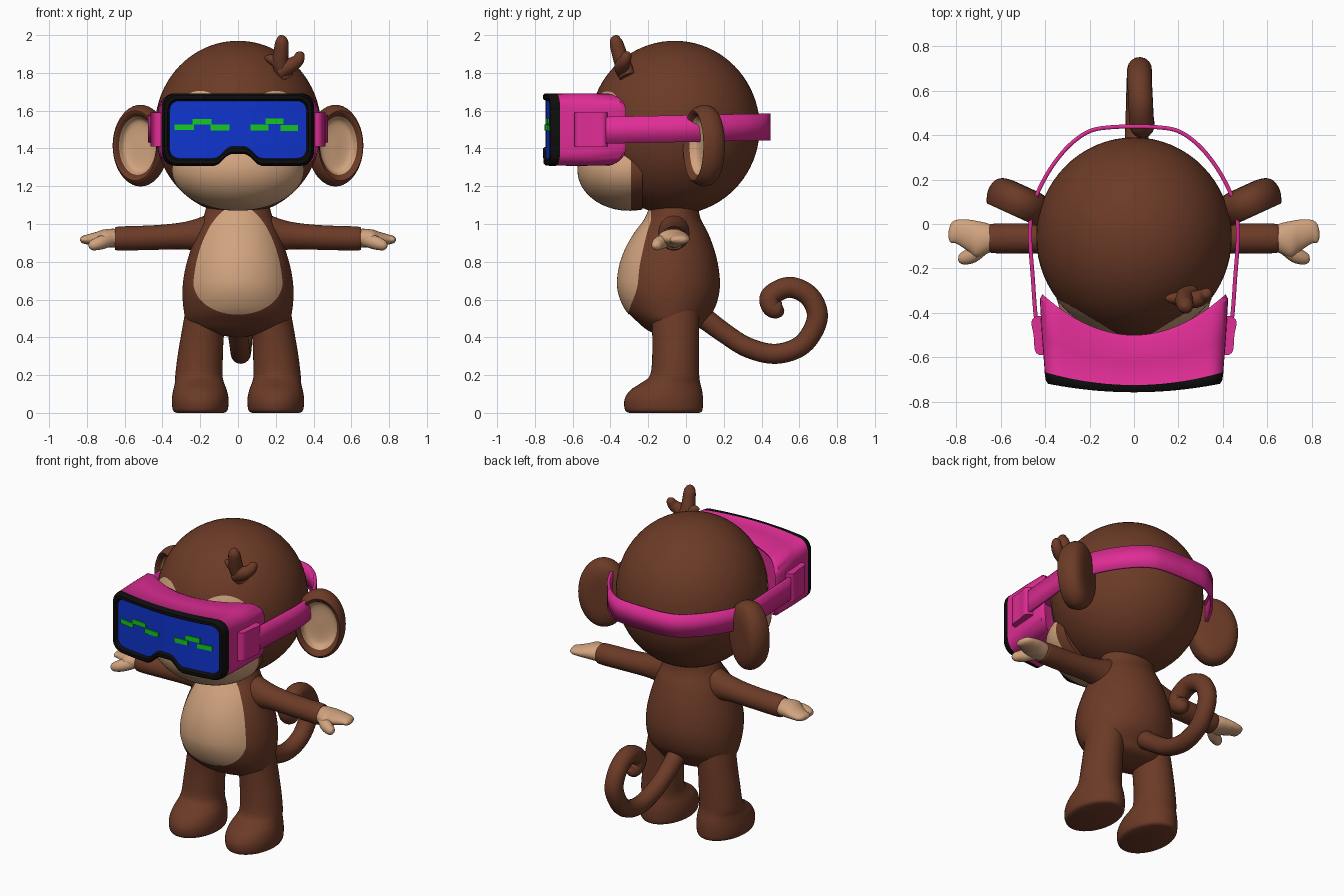
import bpy, bmesh, math
from mathutils import Vector

cube = bpy.data.objects.get("Cube")
if cube:
    bpy.data.objects.remove(cube)


def material(name, rgb):
    m = bpy.data.materials.new(name)
    m.use_nodes = True
    m.diffuse_color = (*rgb, 1)
    m.node_tree.nodes["Principled BSDF"].inputs["Base Color"].default_value = (*rgb, 1)
    return m


BROWN = material("brown fur", (0.15, 0.043, 0.02))
TAN = material("tan skin", (0.64, 0.37, 0.21))
PINK = material("pink plastic", (0.74, 0.026, 0.3))
BLACK = material("black rim", (0.004, 0.004, 0.004))
BLUE = material("blue screen", (0.005, 0.035, 0.62))
GREEN = material("green pixels", (0.007, 0.58, 0.014))
parts = []


def finish(name, bm, mats):
    bmesh.ops.remove_doubles(bm, verts=bm.verts, dist=1e-5)
    bmesh.ops.recalc_face_normals(bm, faces=bm.faces)
    me = bpy.data.meshes.new(name)
    bm.to_mesh(me)
    bm.free()
    for m in mats:
        me.materials.append(m)
    ob = bpy.data.objects.new(name, me)
    bpy.context.collection.objects.link(ob)
    parts.append(ob)
    return ob


def skin(name, rings, mats, pick=lambda i: 0, caps=True, closed=True):
    """Join rings of points with quads; pick gives the material per band."""
    bm = bmesh.new()
    vs = [[bm.verts.new(p) for p in ring] for ring in rings]
    n = len(rings[0])
    for i in range(len(vs) - 1):
        for j in range(n if closed else n - 1):
            k = (j + 1) % n
            f = bm.faces.new((vs[i][j], vs[i][k], vs[i + 1][k], vs[i + 1][j]))
            f.material_index = pick(i)
    if caps:
        bm.faces.new(vs[0])
        bm.faces.new(vs[-1]).material_index = pick(len(vs) - 2)
    return finish(name, bm, mats)


def smooth(rows, steps=6):
    """Resample rows of numbers with a spline through them."""
    out = []
    for i in range(len(rows) - 1):
        a, b, c, d = (rows[max(0, min(len(rows) - 1, i + k))] for k in (-1, 0, 1, 2))
        for s in range(steps):
            t = s / steps
            out.append([q + t / 2 * (r - p + t * (2 * p - 5 * q + 4 * r - u + t * (3 * (q - r) + u - p)))
                        for p, q, r, u in zip(a, b, c, d)])
    return out + [list(rows[-1])]


def circle(n):
    return [(math.cos(2 * math.pi * k / n), math.sin(2 * math.pi * k / n)) for k in range(n)]


def ellipsoid(name, centre, radii, mat):
    bm = bmesh.new()
    bmesh.ops.create_uvsphere(bm, u_segments=64, v_segments=40, radius=1)
    for v in bm.verts:
        v.co = Vector(c + r * p for c, r, p in zip(centre, radii, v.co))
    return finish(name, bm, [mat])


def patch(name, outline, surface):
    """Thin painted plate: disc in x and z laid onto a surface y(x, z)."""
    rings = []
    for i in range(17):
        ring = []
        for c, s in circle(64):
            x, z = outline(c * max(i, 0.01) / 16, s * max(i, 0.01) / 16)
            ring.append((x, surface(x, z) - 0.005, z))
        rings.append(ring)
    bm_ob = skin(name, rings, [TAN], caps=False)
    return bm_ob


def tube(name, pts, radius, mat):
    """Round tube through (x, y, z, relative radius) points."""
    cu = bpy.data.curves.new(name, 'CURVE')
    cu.dimensions = '3D'
    cu.bevel_depth, cu.bevel_resolution, cu.use_fill_caps = radius, 6, True
    sp = cu.splines.new('POLY')
    rows = smooth(pts, 8)
    sp.points.add(len(rows) - 1)
    for p, (x, y, z, r) in zip(sp.points, rows):
        p.co, p.radius = (x, y, z, 1), r
    sp.use_smooth = True
    cu.materials.append(mat)
    ob = bpy.data.objects.new(name, cu)
    bpy.context.collection.objects.link(ob)
    me = bpy.data.meshes.new_from_object(ob.evaluated_get(bpy.context.evaluated_depsgraph_get()))
    bpy.data.objects.remove(ob)
    bm = bmesh.new()
    bm.from_mesh(me)
    finish(name, bm, [mat])


# Head with muzzle and eye patches
HC, HR = (0, -0.06, 1.51), (0.44, 0.45, 0.46)
ellipsoid("head", HC, HR, BROWN)


def head_y(x, z):
    d = 1 - (x / HR[0]) ** 2 - ((z - HC[2]) / HR[2]) ** 2
    return HC[1] - HR[1] * math.sqrt(max(d, 0))


muzzle = []
for i in range(25):
    a = math.pi * (0.003 + 0.58 * i / 24)
    muzzle.append([(0.35 * math.sin(a) * c, -0.3 - 0.275 * math.cos(a), 1.285 + 0.215 * math.sin(a) * s)
                   for c, s in circle(64)])
skin("muzzle", muzzle, [TAN, BROWN], lambda i: int(i > 20))

# Body: z, centre y, half width, half depth
body = smooth([(0.40, -0.07, 0.02, 0.02), (0.43, -0.07, 0.2, 0.12), (0.48, -0.08, 0.268, 0.175),
               (0.55, -0.085, 0.288, 0.235), (0.65, -0.09, 0.294, 0.268), (0.75, -0.09, 0.282, 0.265),
               (0.85, -0.086, 0.255, 0.24), (0.95, -0.077, 0.22, 0.195), (1.03, -0.068, 0.185, 0.145),
               (1.12, -0.06, 0.16, 0.12)])
skin("body", [[(w * c, y + d * s, z) for c, s in circle(72)] for z, y, w, d in body], [BROWN])


def body_y(x, z):
    for a, b in zip(body, body[1:]):
        if a[0] <= z <= b[0]:
            t = (z - a[0]) / (b[0] - a[0])
            _, y, w, d = (p + t * (q - p) for p, q in zip(a, b))
            return y - d * math.sqrt(max(1 - (x / w) ** 2, 0))
    return -0.1


patch("belly", lambda c, s: (0.236 * c * (1 - 0.12 * max(s, 0)), 0.69 + s * (0.41 if s > 0 else 0.17)), body_y)

# Paired limbs, ears and eye patches
for side, label in ((1, "left"), (-1, "right")):
    patch(label + "_eye_patch", lambda c, s: (side * 0.2 + 0.15 * c, 1.53 + 0.175 * s), head_y)

    # Leg and foot: z, x, y, half width, half depth
    leg = smooth([(0, 0.2, -0.115, 0.125, 0.185), (0.015, 0.2, -0.118, 0.145, 0.205),
                  (0.07, 0.2, -0.118, 0.15, 0.208), (0.12, 0.201, -0.105, 0.142, 0.19),
                  (0.16, 0.204, -0.08, 0.13, 0.155), (0.2, 0.207, -0.06, 0.125, 0.13),
                  (0.3, 0.2, -0.055, 0.12, 0.124), (0.42, 0.187, -0.055, 0.113, 0.124),
                  (0.55, 0.165, -0.06, 0.112, 0.13)], 4)
    skin(label + "_leg", [[(side * (x + w * c), y + d * s, z) for c, s in circle(40)]
                          for z, x, y, w, d in leg], [BROWN])

    # Arm and hand: x, y, z, half depth, half height
    def limb(name, rows, mat):
        skin(label + name, [[(side * x, y + d * c, z + h * s) for c, s in circle(32)]
                            for x, y, z, d, h in smooth(rows)], [mat])
    limb("_arm", [(0.1, -0.065, 0.955, 0.09, 0.125), (0.2, -0.065, 0.945, 0.082, 0.09),
                  (0.3, -0.065, 0.937, 0.072, 0.071), (0.45, -0.065, 0.928, 0.067, 0.065),
                  (0.635, -0.065, 0.923, 0.066, 0.063), (0.64, -0.065, 0.923, 0.05, 0.05)], BROWN)
    limb("_hand", [(0.62, -0.065, 0.923, 0.05, 0.048), (0.66, -0.065, 0.925, 0.068, 0.05),
                   (0.71, -0.068, 0.925, 0.082, 0.046), (0.75, -0.05, 0.922, 0.07, 0.036),
                   (0.8, -0.035, 0.918, 0.053, 0.026), (0.825, -0.042, 0.917, 0.042, 0.018),
                   (0.836, -0.05, 0.917, 0.01, 0.005)], TAN)
    tube(label + "_thumb", [(side * x, y, z, r) for x, y, z, r in
                            ((0.68, -0.1, 0.915, 1.2), (0.73, -0.14, 0.9, 1.2), (0.775, -0.158, 0.885, 0.85),
                             (0.79, -0.162, 0.88, 0.2))], 0.03, TAN)

    # Ear: turned profile of radius and depth, tilted to face outward
    ear = smooth([(0.01, 0.0), (0.4, 0.0), (0.62, -0.01), (0.72, -0.04), (0.86, -0.068), (0.98, -0.03),
                  (1.0, 0.01), (0.9, 0.05), (0.6, 0.072), (0.01, 0.075)], 4)
    ca, sa = math.cos(0.43), math.sin(0.43)
    skin(label + "_ear", [[(side * (0.515 + 0.15 * r * c * ca - d * sa), 0.1 + 0.15 * r * c * sa + d * ca,
                            1.415 + 0.215 * r * s) for c, s in circle(48)] for r, d in ear],
         [TAN, BROWN], lambda i: int(i >= 12))

    # Strap clasp
    clasp = smooth([(-0.59, 0.425), (-0.57, 0.446), (-0.5, 0.452), (-0.44, 0.462), (-0.415, 0.44)], 4)
    skin(label + "_clasp", [[(side * x, y, 1.59), (side * x, y, 1.41), (side * 0.4, y, 1.41),
                             (side * 0.4, y, 1.59)] for y, x in clasp], [PINK])

# Tail and hair tuft
tube("tail", [(0, 0.06, 0.53, 1.1), (0, 0.2, 0.425, 1), (0.01, 0.33, 0.345, 1), (0.015, 0.48, 0.313, 1),
              (0.02, 0.62, 0.365, 1.02), (0.025, 0.695, 0.5, 1.05), (0.025, 0.655, 0.615, 1.05),
              (0.03, 0.55, 0.665, 1.05), (0.035, 0.45, 0.62, 1.05), (0.04, 0.455, 0.56, 1.0),
              (0.04, 0.5, 0.545, 0.8), (0.04, 0.52, 0.545, 0.1)], 0.053, BROWN)
tube("tall_tuft", [(0.25, -0.31, 1.78, 1.2), (0.225, -0.335, 1.85, 1.2), (0.228, -0.355, 1.91, 1.1),
                   (0.232, -0.37, 1.965, 0.95), (0.23, -0.37, 1.993, 0.5), (0.23, -0.37, 2, 0.1)], 0.036, BROWN)
tube("short_tuft", [(0.22, -0.33, 1.8, 1.1), (0.27, -0.34, 1.835, 1.2), (0.315, -0.325, 1.865, 1),
                    (0.33, -0.31, 1.9, 0.7), (0.332, -0.305, 1.913, 0.1)], 0.033, BROWN)
tube("side_tuft", [(0.24, -0.33, 1.82, 1.1), (0.2, -0.335, 1.86, 1.1), (0.16, -0.335, 1.878, 0.7),
                   (0.14, -0.335, 1.882, 0.1)], 0.028, BROWN)


# Headset shell: rounded sections with a nose notch, curved at front and back
def visor_y(x, f):
    return (1 - f) * (-0.5 + 1.08 * x * x) + f * (-0.75 + 0.28 * x * x)


def section(w, h, r, f):
    xs = [-w + r - r * math.cos(math.pi / 2 * k / 6) for k in range(6)]
    xs = xs + [(w - r) * (k / 16 - 1) for k in range(33)] + [-x for x in reversed(xs)]
    top, low = [], []
    for x in xs:
        e = max(abs(x) - w + r, 0)
        z = h - r + math.sqrt(max(r * r - e * e, 0))
        t = min(max((0.125 - abs(x)) / 0.09, 0), 1)
        top.append((x, visor_y(x, f), 1.5 + z))
        low.append((x, visor_y(x, f), 1.5 - z + 0.062 * t * t * (3 - 2 * t)))
    return top + low[::-1]


sections = [section(*p) for p in (
    (0.38, 0.165, 0.08, 0.5), (0.4, 0.168, 0.09, 0.02), (0.412, 0.18, 0.09, 0), (0.424, 0.19, 0.09, 0.08),
    (0.414, 0.192, 0.08, 0.5), (0.402, 0.19, 0.07, 0.9), (0.402, 0.192, 0.07, 0.91), (0.398, 0.19, 0.07, 0.99),
    (0.388, 0.18, 0.065, 1.03), (0.372, 0.162, 0.055, 1.03), (0.362, 0.152, 0.05, 0.97))]
skin("headset_shell", sections, [PINK, BLACK], lambda i: int(i > 4), caps=False)


def panel(name, ring, mat):
    half = len(ring) // 2
    skin(name, [ring[:half], ring[:half - 1:-1]], [mat], caps=False, closed=False)


panel("screen", section(0.364, 0.154, 0.05, 0.972), BLUE)
panel("headset_inside", section(0.38, 0.165, 0.08, 0.5), PINK)

# Pixel eyes on the screen
for i, (x, z) in enumerate(((-0.285, 1.513), (-0.19, 1.542), (-0.095, 1.511),
                            (0.118, 1.511), (0.197, 1.544), (0.275, 1.508))):
    rings = []
    for e in (x - 0.051, x + 0.051 - 0.008 * (x > 0)):
        y = visor_y(e, 0.975)
        rings.append([(e, y + b, z + h) for b, h in ((-0.006, -0.015), (-0.006, 0.015), (0.002, 0.015), (0.002, -0.015))])
    skin("eye_pixel_%d" % i, rings, [GREEN])

# Head strap
half = smooth([(0.42, -0.56), (0.442, -0.42), (0.455, -0.25), (0.468, -0.05), (0.455, 0.08), (0.42, 0.17),
               (0.365, 0.265), (0.29, 0.355), (0.2, 0.418), (0.1, 0.436), (0, 0.438)])
path = half + [[-x, y] for x, y in reversed(half[:-1])]
strap = skin("head_strap", [[(x, y, 1.505 + 0.02 * y + h) for h in (-0.071, 0.071)] for x, y in path],
             [PINK], caps=False, closed=False)
mod = strap.modifiers.new("thickness", 'SOLIDIFY')
mod.thickness, mod.offset = 0.018, 0

# Shading
bpy.ops.object.select_all(action='DESELECT')
for ob in parts:
    ob.select_set(True)
bpy.context.view_layer.objects.active = parts[0]
bpy.ops.object.shade_smooth_by_angle(angle=math.radians(40))
